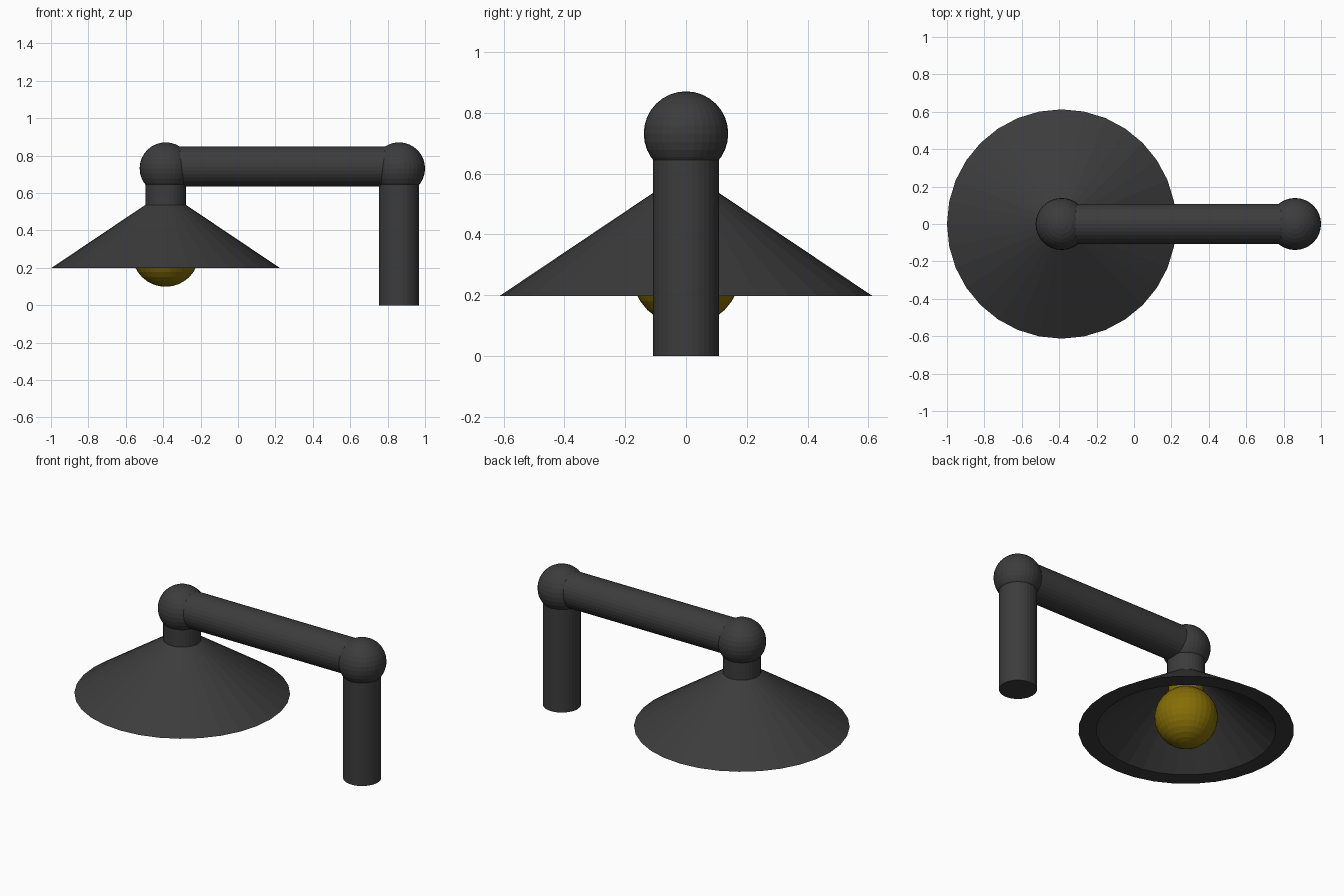
import bpy, bmesh, math
from mathutils import Matrix, Vector

if "Cube" in bpy.data.objects:
    bpy.data.objects.remove(bpy.data.objects["Cube"])


def material(name, rgb):
    m = bpy.data.materials.new(name)
    m.diffuse_color = (*rgb, 1)
    m.use_nodes = True
    m.node_tree.nodes["Principled BSDF"].inputs["Base Color"].default_value = m.diffuse_color
    return m


DARK = material("dark grey metal", (0.045, 0.045, 0.045))
YELLOW = material("bulb yellow", (0.235, 0.155, 0.002))

LAMP_X, POST_X = -0.387, 0.861   # axes of the shade and of the post
JOINT_Z, ARM_Z = 0.732, 0.742
PIPE_R, JOINT_R = 0.108, 0.139
SIDES = 32


def finish(name, bm, mat):
    bmesh.ops.recalc_face_normals(bm, faces=bm.faces)
    mesh = bpy.data.meshes.new(name)
    bm.to_mesh(mesh)
    bm.free()
    mesh.materials.append(mat)
    obj = bpy.data.objects.new(name, mesh)
    bpy.context.collection.objects.link(obj)
    return obj


def pipe(name, a, b, radius, mat):
    a, b = Vector(a), Vector(b)
    bm = bmesh.new()
    turn = (b - a).to_track_quat('Z', 'Y').to_matrix().to_4x4()
    bmesh.ops.create_cone(bm, cap_ends=True, segments=SIDES, radius1=radius, radius2=radius,
                          depth=(b - a).length,
                          matrix=Matrix.Translation((a + b) / 2) @ turn)
    return finish(name, bm, mat)


def ball(name, centre, radius, mat):
    bm = bmesh.new()
    bmesh.ops.create_uvsphere(bm, u_segments=SIDES, v_segments=16, radius=radius,
                              matrix=Matrix.Translation(centre))
    return finish(name, bm, mat)


def lathe(name, x, profile, mat):
    """Spin a (radius, z) profile around a vertical axis at x."""
    bm = bmesh.new()
    rings = []
    for r, z in profile:
        rings.append([bm.verts.new((x + r * math.cos(2 * math.pi * i / SIDES),
                                    r * math.sin(2 * math.pi * i / SIDES), z))
                      for i in range(SIDES)])
    for k in range(len(rings) - 1):
        for i in range(SIDES):
            j = (i + 1) % SIDES
            bm.faces.new((rings[k][i], rings[k][j], rings[k + 1][j], rings[k + 1][i]))
    return finish(name, bm, mat)


# Post, arm and neck
pipe("post", (POST_X, 0, 0), (POST_X, 0, JOINT_Z), PIPE_R, DARK)
pipe("arm", (LAMP_X, 0, ARM_Z), (POST_X, 0, ARM_Z), PIPE_R, DARK)
pipe("neck", (LAMP_X, 0, 0.537), (LAMP_X, 0, JOINT_Z), PIPE_R, DARK)

# Ball joints
ball("post_joint", (POST_X, 0, JOINT_Z), JOINT_R, DARK)
ball("lamp_joint", (LAMP_X, 0, JOINT_Z), JOINT_R, DARK)

# Conical shade with a flat rim and a steeper hollow inside
lathe("shade", LAMP_X, [(PIPE_R, 0.537), (0.613, 0.198), (0.511, 0.198), (0.09, 0.537)], DARK)

# Bulb and its stem
ball("bulb", (LAMP_X, 0, 0.279), 0.18, YELLOW)
pipe("bulb_stem", (LAMP_X, 0, 0.40), (LAMP_X, 0, 0.535), 0.1, YELLOW)
